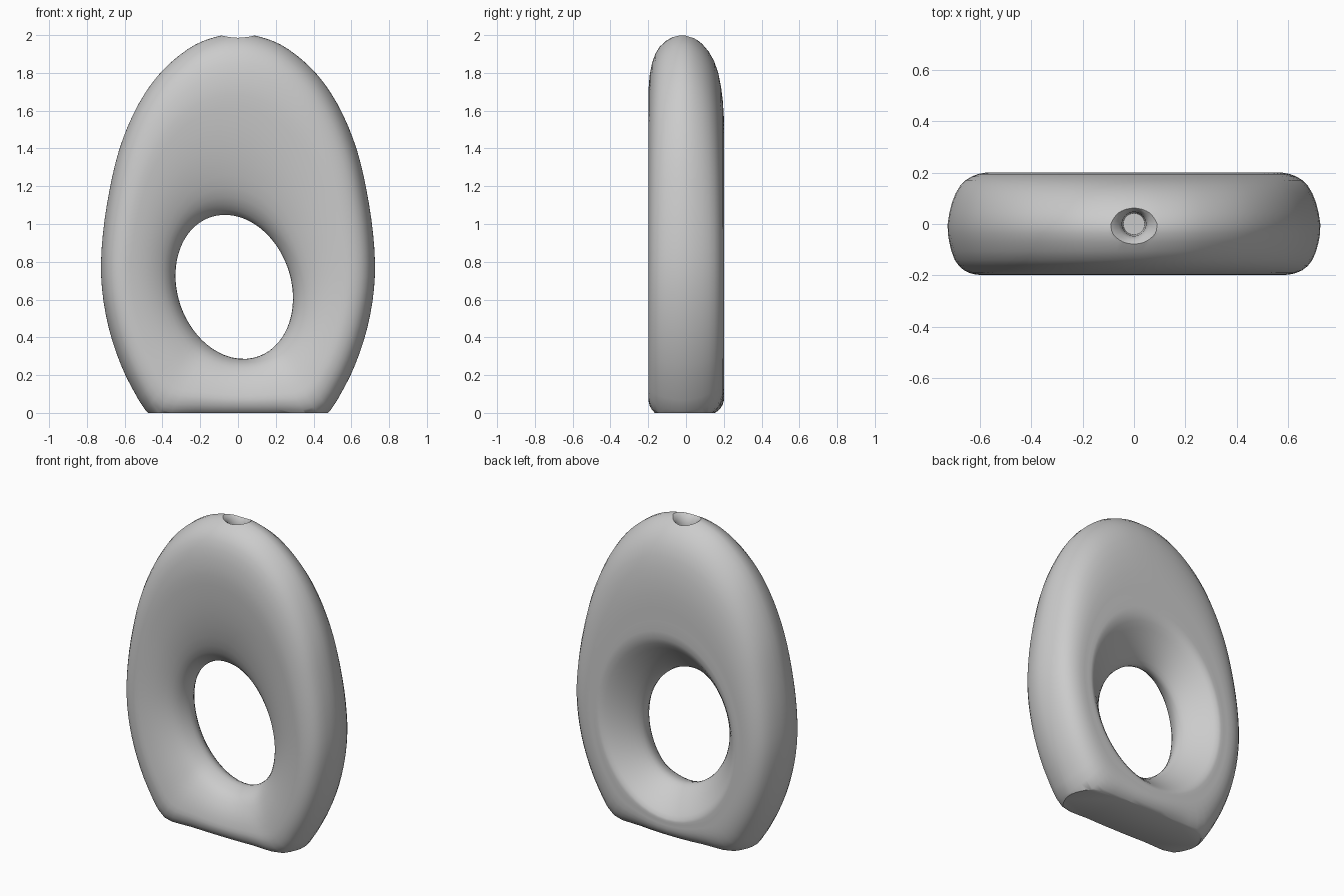
import bpy, bmesh, math
from mathutils import Vector

cube = bpy.data.objects.get("Cube")
if cube:
    bpy.data.objects.remove(cube)

material = bpy.data.materials.new("pale_grey")
material.use_nodes = True
colour = (0.6, 0.6, 0.6, 1)
material.diffuse_color = colour
material.node_tree.nodes["Principled BSDF"].inputs["Base Color"].default_value = colour


def closed_spline(points, steps):
    """Smooth closed curve through the points."""
    n, out = len(points), []
    for i in range(n):
        a, b, c, d = (points[(i + k) % n] for k in (-1, 0, 1, 2))
        for s in range(steps):
            t = s / steps
            out.append(0.5 * (2 * b + (c - a) * t + (2 * a - 5 * b + 4 * c - d) * t * t
                              + (3 * b - a - 3 * c + d) * t ** 3))
    return out


def make_object(name, bm):
    bmesh.ops.recalc_face_normals(bm, faces=bm.faces)
    mesh = bpy.data.meshes.new(name)
    bm.to_mesh(mesh)
    bm.free()
    mesh.materials.append(material)
    obj = bpy.data.objects.new(name, mesh)
    bpy.context.collection.objects.link(obj)
    return obj


# Egg outline, right half from bottom to top, then mirrored
half = [(0, -.035), (.23, -.035), (.44, -.03), (.56, .13), (.645, .32), (.70, .52),
        (.725, .73), (.715, .95), (.68, 1.18), (.63, 1.39), (.555, 1.58),
        (.46, 1.74), (.35, 1.86), (.225, 1.95), (.1, 1.995), (0, 2.005)]
outline = [Vector((x, 0, z)) for x, z in half]
outline += [Vector((-x, 0, z)) for x, z in half[-2:0:-1]]

# Cross-section: (fraction of the way, depth)
front = [(.03, -.05), (.1, -.1), (.22, -.14), (.4, -.175), (.6, -.195),
         (.72, -.197), (.84, -.18), (.93, -.14), (.985, -.07), (1, 0)]
back = [(.93, .085), (.8, .15), (.62, .185), (.4, .2), (.15, .2), (0, .198)]
funnel = [(.7, .16), (.35, .1), (.1, .045)]

# Body: sections swept around the hole
bm = bmesh.new()
rings = []
for outer in closed_spline(outline, 3):
    ang = math.atan2((outer.z - .68) / 1.2, outer.x)
    c, s = math.cos(ang), math.sin(ang)
    throat = Vector((-.02 + .31 * c - .025 * s, 0, .667 + .38 * s - .03 * c))
    rim = Vector((.48 * c, 0, .705 + .575 * s))
    loop = [throat.copy()]
    for start, end, section in ((throat, outer, front), (rim, outer, back), (throat, rim, funnel)):
        for t, y in section:
            p = start.lerp(end, t)
            p.y = y
            loop.append(p)
    rings.append([bm.verts.new(p) for p in closed_spline(loop, 2)])
for i, ring in enumerate(rings):
    nxt = rings[(i + 1) % len(rings)]
    for j in range(len(ring)):
        k = (j + 1) % len(ring)
        bm.faces.new((ring[j], ring[k], nxt[k], nxt[j]))

# Flat base
cut = bmesh.ops.bisect_plane(bm, geom=bm.verts[:] + bm.edges[:] + bm.faces[:],
                             plane_co=(0, 0, 0), plane_no=(0, 0, 1), clear_inner=True)
edges = [e for e in cut["geom_cut"] if isinstance(e, bmesh.types.BMEdge)]
bmesh.ops.holes_fill(bm, edges=edges, sides=0)
body = make_object("vase_body", bm)

# Flared mouth cutter
bm = bmesh.new()
levels = []
for r, z in ((.13, 2.03), (.085, 1.992), (.06, 1.97), (.047, 1.93), (.042, 1.8)):
    levels.append([bm.verts.new((r * math.cos(a * math.tau / 24), r * math.sin(a * math.tau / 24), z))
                   for a in range(24)])
for low, high in zip(levels, levels[1:]):
    for j in range(24):
        k = (j + 1) % 24
        bm.faces.new((low[j], low[k], high[k], high[j]))
bm.faces.new(levels[0])
bm.faces.new(levels[-1])
cutter = make_object("mouth_cutter", bm)
cutter.hide_render = True
cutter.hide_set(True)

mouth = body.modifiers.new("mouth", "BOOLEAN")
mouth.operation = "DIFFERENCE"
mouth.solver = "EXACT"
mouth.object = cutter

bpy.context.view_layer.objects.active = body
body.select_set(True)
bpy.ops.object.modifier_apply(modifier="mouth")
bpy.data.objects.remove(cutter)
bpy.ops.object.shade_smooth_by_angle(angle=math.radians(40))
